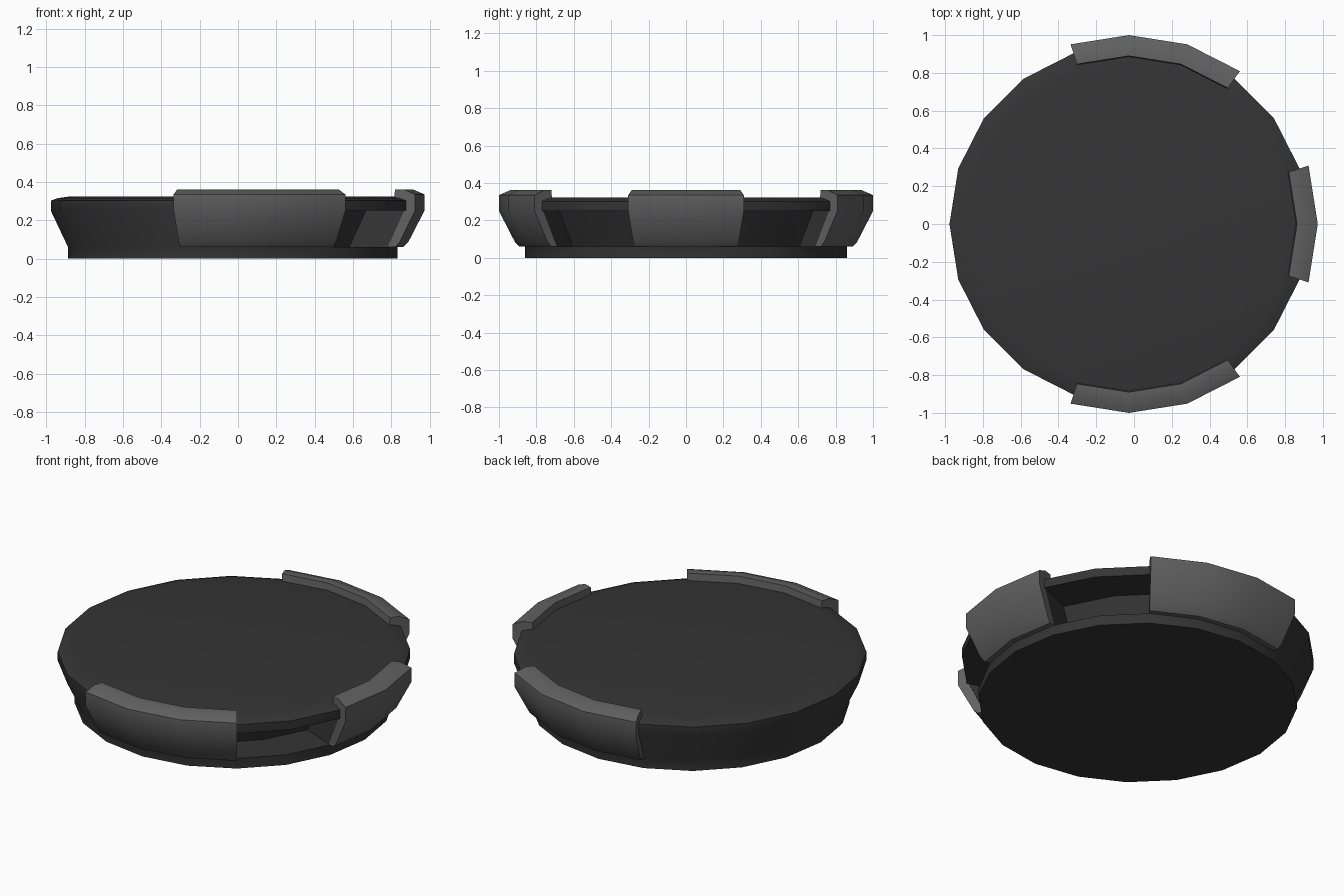
import bpy, bmesh
from math import radians, cos, sin
from mathutils import Vector

if "Cube" in bpy.data.objects:
    bpy.data.objects.remove(bpy.data.objects["Cube"])

CX = -0.027   # axis of the disc
SEG = 20


def pos(r, z, deg):
    a = radians(deg)
    return Vector((CX + r * cos(a), r * sin(a), z))


def material(name, v):
    m = bpy.data.materials.new(name)
    m.diffuse_color = (v, v, v, 1)
    m.use_nodes = True
    m.node_tree.nodes["Principled BSDF"].inputs["Base Color"].default_value = m.diffuse_color
    return m


def finish(bm, name, mat):
    bmesh.ops.recalc_face_normals(bm, faces=bm.faces)
    me = bpy.data.meshes.new(name)
    bm.to_mesh(me)
    bm.free()
    me.materials.append(mat)
    ob = bpy.data.objects.new(name, me)
    bpy.context.collection.objects.link(ob)
    bpy.ops.object.select_all(action='DESELECT')
    ob.select_set(True)
    bpy.context.view_layer.objects.active = ob
    bpy.ops.object.shade_smooth_by_angle(angle=radians(30))
    return ob


dark = material("dark_body", 0.035)
grey = material("grey_grip", 0.12)

# Disc body: lathed profile with two pockets left open in the sloped band
profile = [(0.86, 0), (0.86, 0.06), (0.95, 0.25), (0.95, 0.302), (0.915, 0.315), (0.86, 0.323)]
pockets = {1: 1, 2: 1, SEG - 2: -1, SEG - 3: -1}
bm = bmesh.new()
rings = [[bm.verts.new(pos(r, z, 360 / SEG * i)) for i in range(SEG)] for r, z in profile]
for k in range(len(rings) - 1):
    for i in range(SEG):
        if k == 1 and i in pockets:
            continue
        j = (i + 1) % SEG
        bm.faces.new((rings[k][i], rings[k][j], rings[k + 1][j], rings[k + 1][i]))
bm.faces.new(rings[0][::-1])
bm.faces.new(rings[-1])

# Pocket walls, floor, ceiling and ends
for first, side in ((1, 1), (SEG - 3, -1)):
    idx = [first, first + 1, first + 2]
    shift = Vector((-0.21, -0.09 * side, 0))
    lo, hi = [rings[1][i] for i in idx], [rings[2][i] for i in idx]
    lo_in = [bm.verts.new(v.co + shift) for v in lo]
    hi_in = [bm.verts.new(v.co + shift) for v in hi]
    for a, b in ((lo, lo_in), (lo_in, hi_in), (hi_in, hi)):
        for n in range(2):
            bm.faces.new((a[n], a[n + 1], b[n + 1], b[n]))
    for n in (0, 2):
        bm.faces.new((lo[n], lo_in[n], hi_in[n], hi[n]))
finish(bm, "disc_body", dark)

# Grip pads: a closed section swept around the rim
section = [(0.89, 0.06), (0.915, 0.085), (1.0, 0.25), (1.0, 0.335), (0.94, 0.361),
           (0.89, 0.361), (0.885, 0.312), (0.94, 0.295), (0.94, 0.25), (0.85, 0.06)]


def grip(name, start, count):
    bm = bmesh.new()
    loops = [[bm.verts.new(pos(r, z, start + 18 * s)) for r, z in section]
             for s in range(count + 1)]
    n = len(section)
    for a, b in zip(loops, loops[1:]):
        for i in range(n):
            bm.faces.new((a[i], a[(i + 1) % n], b[(i + 1) % n], b[i]))
    bm.faces.new(loops[0])
    bm.faces.new(loops[-1][::-1])
    finish(bm, name, grey)


grip("front_grip", -108, 3)
grip("right_grip", -18, 2)
grip("back_grip", 54, 3)
